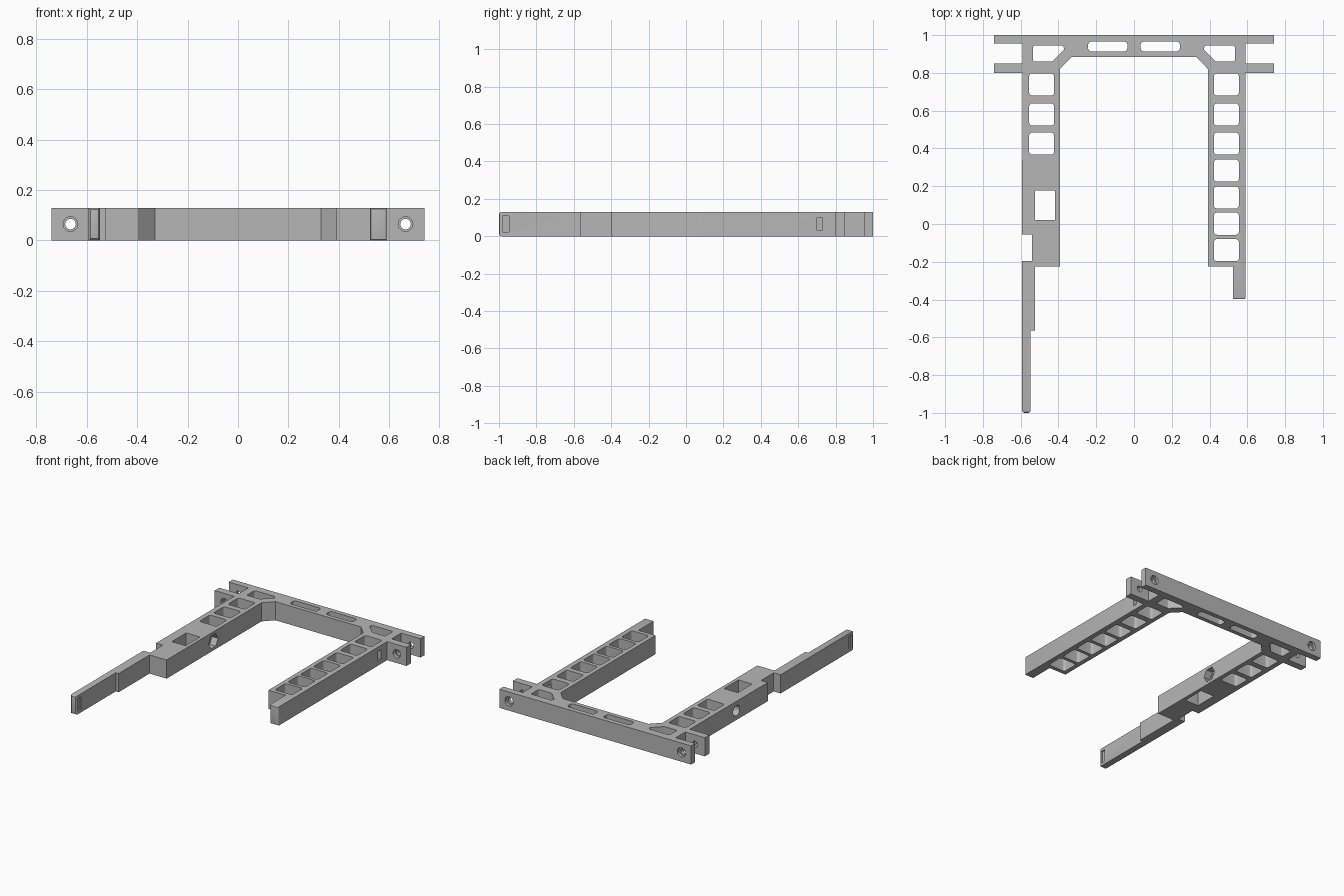
import bpy, bmesh, math
from mathutils import Vector

if "Cube" in bpy.data.objects:
    bpy.data.objects.remove(bpy.data.objects["Cube"], do_unlink=True)

H = 0.13
grey = bpy.data.materials.new("plain grey")
grey.use_nodes = True
grey.diffuse_color = (0.47, 0.47, 0.47, 1)
grey.node_tree.nodes["Principled BSDF"].inputs["Base Color"].default_value = (0.47, 0.47, 0.47, 1)


def prism(name, pts, lo, hi, axis="z"):
    """Extrude a 2D profile along an axis."""
    place = {"z": lambda u, v, w: (u, v, w),
             "y": lambda u, v, w: (u, w, v),
             "x": lambda u, v, w: (w, u, v)}[axis]
    bm = bmesh.new()
    a = [bm.verts.new(place(u, v, lo)) for u, v in pts]
    b = [bm.verts.new(place(u, v, hi)) for u, v in pts]
    bm.faces.new(a)
    bm.faces.new(b[::-1])
    for i in range(len(pts)):
        j = (i + 1) % len(pts)
        bm.faces.new((a[j], a[i], b[i], b[j]))
    bmesh.ops.recalc_face_normals(bm, faces=bm.faces)
    mesh = bpy.data.meshes.new(name)
    bm.to_mesh(mesh)
    bm.free()
    mesh.materials.append(grey)
    ob = bpy.data.objects.new(name, mesh)
    bpy.context.collection.objects.link(ob)
    return ob


def rounded(pts, r, steps=5):
    """Round every corner of a convex or concave polygon."""
    out = []
    for i, p in enumerate(pts):
        p = Vector(p)
        d0 = (Vector(pts[i - 1]) - p).normalized()
        d1 = (Vector(pts[(i + 1) % len(pts)]) - p).normalized()
        half = d0.angle(d1) / 2
        t = r / math.tan(half)
        c = p + (d0 + d1).normalized() * (r / math.sin(half))
        a, b = p + d0 * t - c, p + d1 * t - c
        for k in range(steps + 1):
            m = a.lerp(b, k / steps).normalized() * r
            out.append(tuple(c + m))
    return out


def rect(x0, x1, y0, y1):
    return [(x0, y0), (x1, y0), (x1, y1), (x0, y1)]


def ring(u, v, r, n=24):
    return [(u + r * math.cos(2 * math.pi * k / n), v + r * math.sin(2 * math.pi * k / n))
            for k in range(n)]


def cut(pts, lo, hi, axis="z"):
    """Subtract a prism from the frame."""
    tool = prism("cutter", pts, lo, hi, axis)
    tool.hide_render = True
    mod = frame.modifiers.new("cut", "BOOLEAN")
    mod.operation = "DIFFERENCE"
    mod.solver = "EXACT"
    mod.object = tool
    bpy.context.view_layer.objects.active = frame
    bpy.ops.object.modifier_apply(modifier=mod.name)
    bpy.data.objects.remove(tool, do_unlink=True)


# Outline: crossbar with forked ends, short leg at +x, long stepped leg at -x
fork = [(0.59, 0.80), (0.74, 0.80), (0.74, 0.85), (0.59, 0.85),
        (0.59, 0.955), (0.74, 0.955), (0.74, 1.0)]
short_leg = [(0.33, 0.884), (0.392, 0.82), (0.392, -0.225), (0.524, -0.225),
             (0.524, -0.398), (0.59, -0.398)]
long_leg = [(-0.593, -1.0), (-0.547, -1.0), (-0.547, -0.565), (-0.525, -0.565),
            (-0.525, -0.225), (-0.393, -0.225), (-0.393, 0.82), (-0.33, 0.884)]
notch = [(-0.593, -0.055), (-0.54, -0.055), (-0.54, -0.195), (-0.593, -0.195)]
left_fork = [(-x, y) for x, y in reversed(fork)]
frame = prism("bracket_frame", short_leg + fork + left_fork + notch + long_leg, 0, H)

# Soften both leg tips
bm = bmesh.new()
bm.from_mesh(frame.data)
for tip, width in ((-1.0, 0.014), (-0.398, 0.008)):
    edges = [e for e in bm.edges if all(abs(v.co.y - tip) < 0.001 for v in e.verts)]
    bmesh.ops.bevel(bm, geom=edges, offset=width, segments=3, profile=0.5, affect="EDGES")
bm.to_mesh(frame.data)
bm.free()

# Lightening windows through the legs, crossbar and corners
tops = [0.797, 0.638, 0.484, 0.341, 0.199, 0.06, -0.08]
corner = [(0.534, 0.945), (0.38, 0.945), (0.366, 0.928), (0.434, 0.86), (0.534, 0.86)]
for s in (-1, 1):
    for top in tops[:3] if s < 0 else tops:
        cut(rounded(rect(*sorted((s * 0.423, s * 0.555)), top - 0.117, top), 0.016), -0.1, 0.3)
    cut(rounded(rect(*sorted((s * 0.035, s * 0.243)), 0.913, 0.967), 0.02), -0.1, 0.3)
    cut(rounded([(s * x, y) for x, y in corner], 0.01), -0.1, 0.3)

# Square pocket in the long leg
cut(rect(-0.524, -0.418, 0.02, 0.178), -0.1, 0.3)

# Pin holes through the forks, with recessed faces
for s in (-1, 1):
    cut(ring(s * 0.665, H / 2, 0.021), 0.7, 1.1, "y")
    cut(ring(s * 0.665, H / 2, 0.029), 0.78, 0.825, "y")
    cut(ring(s * 0.665, H / 2, 0.032), 0.98, 1.1, "y")

# Bolt hole across the long leg with a hexagonal nut pocket inside
cut(ring(0.29, H / 2, 0.036), -0.7, -0.3, "x")
cut(ring(0.29, H / 2, 0.052, 6), -0.44, -0.3, "x")

# Small slot in the outer wall of the short leg
cut(rect(0.697, 0.73, 0.033, 0.098), 0.53, 0.7, "x")

# Shallow recesses on both sides of the long tip
for lo, hi in ((-0.557, -0.5), (-0.65, -0.583)):
    cut(rect(-0.982, -0.947, 0.022, 0.108), lo, hi, "x")

bpy.ops.object.select_all(action="DESELECT")
frame.select_set(True)
bpy.context.view_layer.objects.active = frame
bpy.ops.object.shade_smooth_by_angle(angle=math.radians(30))
